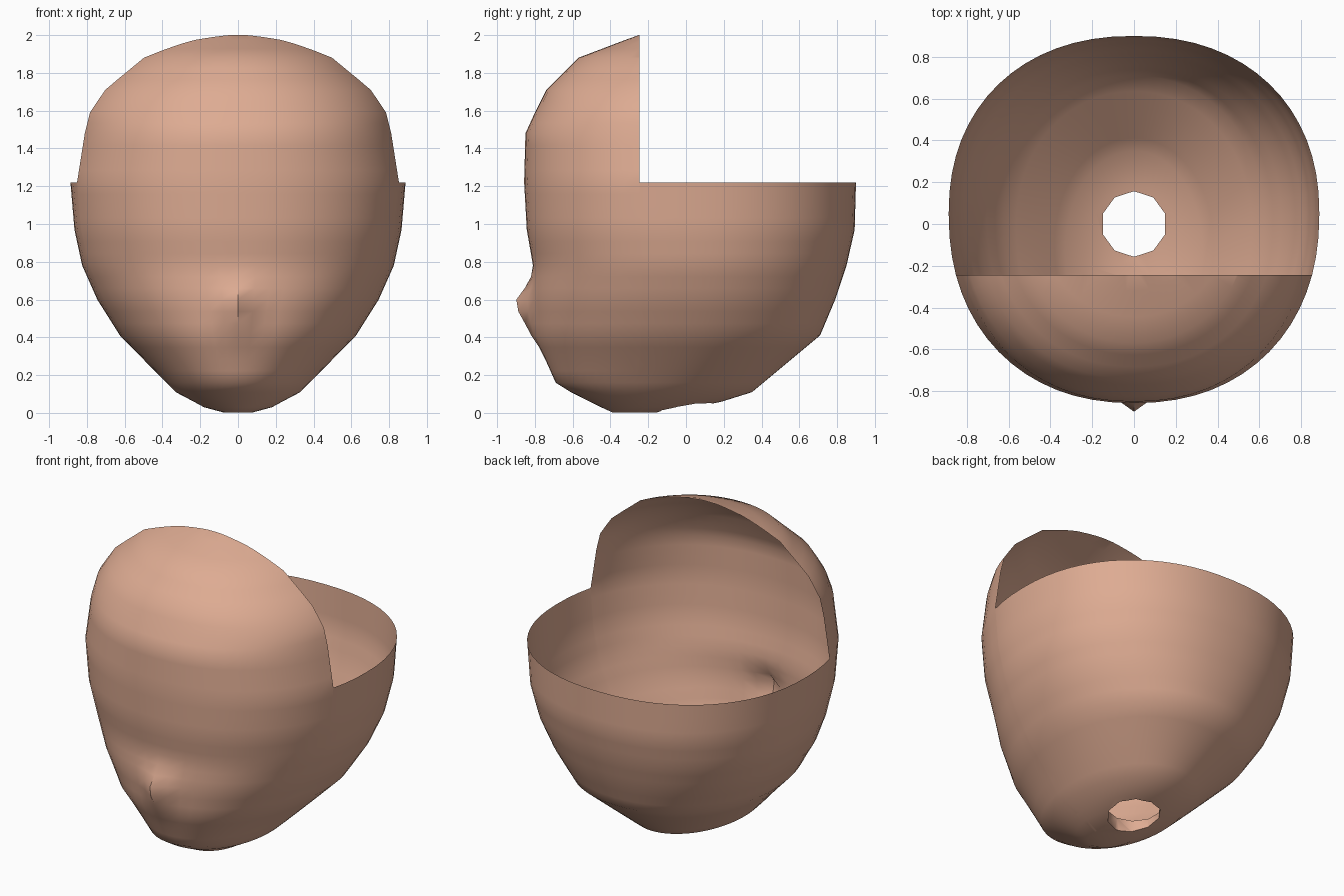
import bpy, bmesh, math

if "Cube" in bpy.data.objects:
    bpy.data.objects.remove(bpy.data.objects["Cube"])

# material
skin = bpy.data.materials.new("skin")
skin.diffuse_color = (0.73, 0.41, 0.29, 1)
skin.use_nodes = True
skin.node_tree.nodes["Principled BSDF"].inputs["Base Color"].default_value = skin.diffuse_color

# head profile: height, front y, back y, half width
PROFILE = [
    (0.003, -0.39, -0.15, 0.08), (0.03, -0.45, 0.06, 0.18), (0.06, -0.51, 0.19, 0.235),
    (0.11, -0.61, 0.35, 0.33), (0.16, -0.69, 0.41, 0.38), (0.41, -0.80, 0.71, 0.625),
    (0.60, -0.82, 0.79, 0.745), (0.78, -0.81, 0.85, 0.825), (0.97, -0.843, 0.893, 0.866),
    (1.22, -0.857, 0.90, 0.887), (1.48, -0.85, 0.88, 0.845), (1.59, -0.80, 0.83, 0.822),
    (1.71, -0.74, 0.75, 0.745), (1.88, -0.57, 0.60, 0.56), (1.975, -0.32, 0.35, 0.37),
    (2.0, -0.25, 0.25, 0.25), (2.02, -0.1, 0.1, 0.1),
]
SEG = 64


def spow(v, p):
    return math.copysign(abs(v) ** p, v)


def nose(x, z):
    return 0.082 * math.exp(-(x / 0.075) ** 2 - ((z - 0.58) / (0.09 if z > 0.58 else 0.14)) ** 2)


# split tall profile steps into even rows
rows = [PROFILE[0]]
for a, b in zip(PROFILE, PROFILE[1:]):
    steps = max(1, round((b[0] - a[0]) / 0.06))
    rows += [[p + (q - p) * k / steps for p, q in zip(a, b)] for k in range(1, steps + 1)]

# closed head
bm = bmesh.new()
loops = []
for z, yf, yb, w in rows:
    yc = 0.05 - 0.3 * max(0, 1 - z / 1.2) ** 5
    n = 2 + 0.2 * min(1, z, 3 * max(0, 2 - z))
    loop = []
    for i in range(SEG):
        a = 2 * math.pi * i / SEG
        x = w * spow(math.cos(a), 2 / n)
        s = spow(math.sin(a), 2 / n)
        y = yc + s * ((yb - yc) if s > 0 else (yc - yf))
        if s < 0:
            y -= nose(x, z)
        loop.append(bm.verts.new((x, y, z)))
    loops.append(loop)
for lo, hi in zip(loops, loops[1:]):
    for i in range(SEG):
        j = (i + 1) % SEG
        bm.faces.new((lo[i], lo[j], hi[j], hi[i]))
bm.faces.new(loops[0][::-1])
bm.faces.new(loops[-1])
mesh = bpy.data.meshes.new("head_shell")
bm.to_mesh(mesh)
bm.free()
mesh.materials.append(skin)
head = bpy.data.objects.new("head_shell", mesh)
bpy.context.collection.objects.link(head)

# neck socket: ten-sided recess cut into the underside
TOP = 0.085
bpy.ops.mesh.primitive_cylinder_add(vertices=10, radius=0.157, depth=0.6,
                                    location=(0, 0, TOP - 0.3))
cutter = bpy.context.object
cutter.name = "neck_cutter"
cutter.hide_render = True
cutter.data.materials.append(skin)
mod = head.modifiers.new("neck_socket", "BOOLEAN")
mod.operation, mod.solver, mod.object = "DIFFERENCE", "EXACT", cutter
bpy.context.view_layer.objects.active = head
bpy.ops.object.modifier_apply(modifier=mod.name)
bpy.data.objects.remove(cutter)

# open the socket end and cut away the top rear of the shell
CUT_Y, CUT_Z = -0.245, 1.22
bm = bmesh.new()
bm.from_mesh(mesh)
for co, no in (((0, CUT_Y, 0), (0, 1, 0)), ((0, 0, CUT_Z), (0, 0, 1))):
    bmesh.ops.bisect_plane(bm, geom=bm.verts[:] + bm.edges[:] + bm.faces[:],
                           plane_co=co, plane_no=no, dist=1e-5)
gone = []
for f in bm.faces:
    c = f.calc_center_median()
    cap = all(abs(v.co.z - TOP) < 1e-4 and v.co.xy.length < 0.17 for v in f.verts)
    if cap or (c.y > CUT_Y and c.z > CUT_Z):
        gone.append(f)
bmesh.ops.delete(bm, geom=gone, context="FACES")
bm.to_mesh(mesh)
bm.free()

bpy.ops.object.select_all(action="DESELECT")
head.select_set(True)
bpy.context.view_layer.objects.active = head
bpy.ops.object.shade_smooth_by_angle(angle=math.radians(50))
